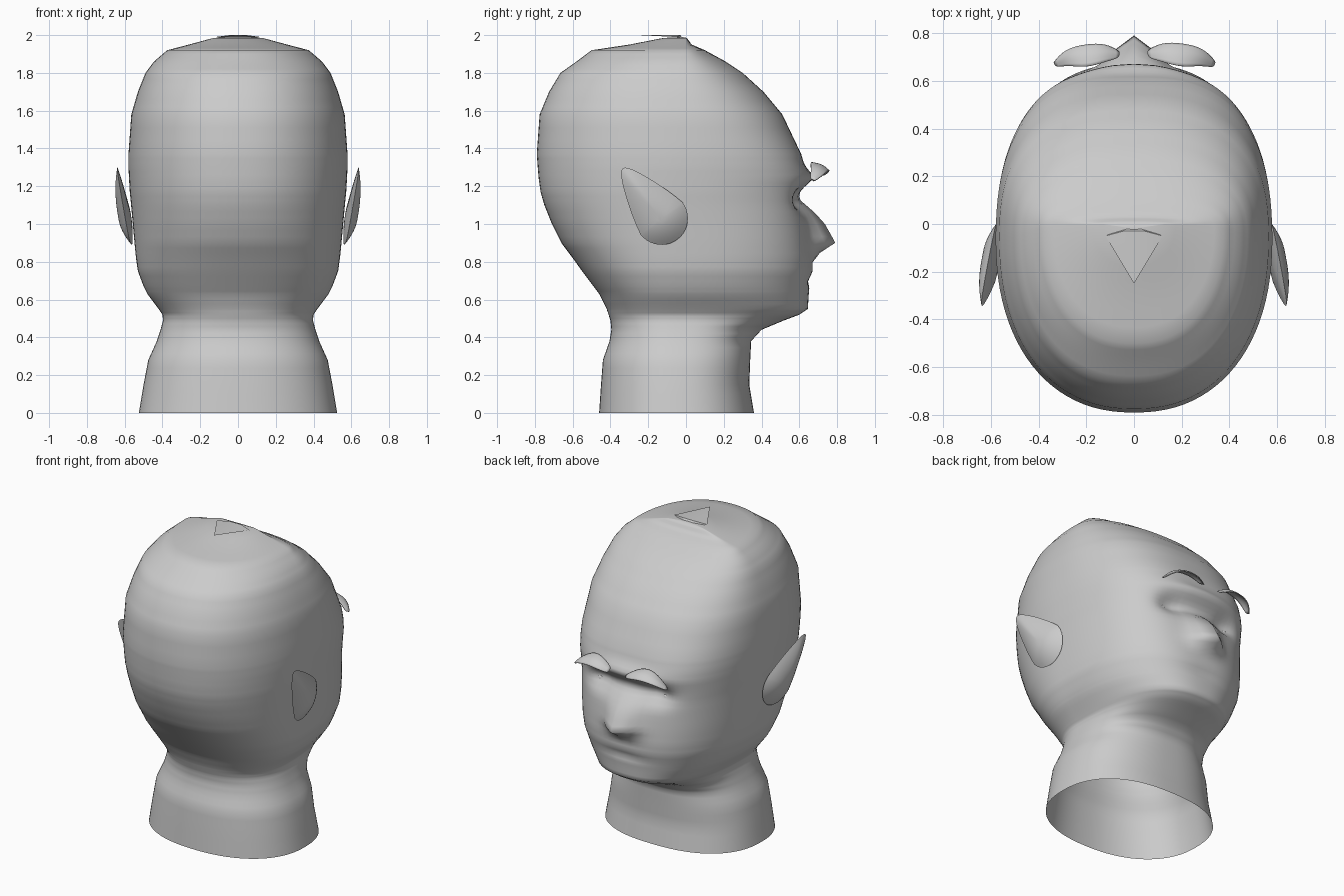
import bpy, math
from mathutils import Vector

cube = bpy.data.objects.get("Cube")
if cube:
    bpy.data.objects.remove(cube, do_unlink=True)

clay = bpy.data.materials.new("grey_clay")
clay.use_nodes = True
grey = (0.6, 0.6, 0.6, 1)
clay.diffuse_color = grey
clay.node_tree.nodes["Principled BSDF"].inputs["Base Color"].default_value = grey


def make_object(name, verts, faces, sharp_angle=60):
    mesh = bpy.data.meshes.new(name)
    mesh.from_pydata(verts, [], faces)
    mesh.materials.append(clay)
    obj = bpy.data.objects.new(name, mesh)
    bpy.context.collection.objects.link(obj)
    bpy.ops.object.select_all(action="DESELECT")
    obj.select_set(True)
    bpy.context.view_layer.objects.active = obj
    bpy.ops.object.shade_smooth_by_angle(angle=math.radians(sharp_angle))
    return obj


def bridge_rings(count, size, closed=True):
    """Quads between consecutive rings of vertices."""
    faces = []
    for ring in range(count - 1):
        for i in range(size if closed else size - 1):
            j = (i + 1) % size
            low, high = ring * size, (ring + 1) * size
            faces.append((low + i, low + j, high + j, high + i))
    return faces


def interpolate(table, z):
    """Linear lookup of the columns after the first."""
    for a, b in zip(table, table[1:]):
        if a[0] <= z <= b[0]:
            t = (z - a[0]) / (b[0] - a[0])
            return [p + (q - p) * t for p, q in zip(a[1:], b[1:])]
    return [0] * (len(table[0]) - 1)


def bell(value, width):
    return math.exp(-(value / width) ** 2)


def signed_power(value, power):
    return math.copysign(abs(value) ** power, value)


# Head and neck outline: height, back, face, half width
outline = [
    (0, -.46, .36, .525), (.15, -.45, .335, .5), (.28, -.44, .34, .475),
    (.38, -.405, .345, .43), (.44, -.395, .4, .41), (.49, -.4, .52, .397),
    (.52, -.41, .6, .4), (.55, -.42, .645, .42), (.63, -.46, .65, .48),
    (.67, -.49, .655, .5), (.75, -.55, .67, .53), (.82, -.6, .67, .54),
    (.9, -.66, .66, .548), (1, -.71, .645, .557), (1.1, -.75, .635, .566),
    (1.17, -.77, .635, .573), (1.24, -.78, .64, .577), (1.3, -.785, .63, .58),
    (1.37, -.79, .61, .58), (1.58, -.775, .51, .565), (1.7, -.725, .41, .53),
    (1.8, -.665, .3, .49), (1.86, -.58, .21, .445), (1.92, -.5, .1, .375),
    (1.95, -.3, .03, .26), (1.985, -.12, .005, .13)]
nose_bridge = [(.8, 0), (.85, .045), (.9, .13), (.94, .115), (1, .09),
               (1.07, .035), (1.12, 0)]


def head_point(z, angle):
    back, face, width = interpolate(outline, z)
    middle = -.05 * min(1, face / .3)
    c, s = math.cos(angle), math.sin(angle)
    # the face is squarer than the skull and tapers forward
    square = bell(z - 1.15, .3)
    power = 2 / (2.4 + .8 * square) if s > 0 else 2 / 2.25
    x = width * signed_power(c, power)
    reach = abs(s) ** power
    if s <= 0:
        return (x, middle + (back - middle) * reach, z)
    x *= 1 - .14 * square * reach ** 1.5
    y = middle + (face - middle) * reach
    # nose, brow ridge, eye sockets, lips
    y += interpolate(nose_bridge, z)[0] * bell(x, .1)
    y += .035 * bell(z - 1.25, .04) * bell(x, .3) ** 2
    y -= .065 * bell(abs(x) - .2, .1) * bell(z - 1.13, .06)
    y -= .035 * bell(z - 1.15, .05) * bell(x, .15)
    y -= .015 * bell(z - .7, .025) * bell(x, .15)
    return (x, y, z)


segments = 96
levels = []
for low, high in zip(outline, outline[1:]):
    levels += [low[0] + (high[0] - low[0]) * k / 3 for k in range(3)]
levels.append(outline[-1][0])
verts = [head_point(z, math.tau * i / segments)
         for z in levels for i in range(segments)]
faces = bridge_rings(len(levels), segments)
crown = len(verts)
verts.append((0, -.02, 1.99))
last = crown - segments
faces += [(last + i, last + (i + 1) % segments, crown) for i in range(segments)]
make_object("head_and_neck", verts, faces, 75)

# Small pointed flap on the crown
flap = [(-.12, -.05, 1.99), (.12, -.05, 1.99), (0, -.25, 2),
        (-.045, -.03, 2), (.045, -.03, 2), (0, 0, 1.96)]
make_object("crown_flap", flap,
            [(0, 2, 3), (3, 2, 4), (4, 2, 1), (0, 3, 5), (3, 4, 5),
             (4, 1, 5), (0, 5, 1), (0, 1, 2)], 20)


def build_ear(name, side):
    """Teardrop shell, domed on the outside, point up and back."""
    centre = Vector((-.13, 1.03))
    tip = Vector((-.335, 1.295))
    along = (tip - centre).normalized()
    across = Vector((along.y, -along.x))
    steps, rings = 40, 8
    rim = []
    for i in range(steps):
        c, s = math.cos(math.tau * i / steps), math.sin(math.tau * i / steps)
        # round lobe drawn out to the tip
        reach = c * (.335 if c > 0 else .14)
        taper = 1 - .48 * max(c, 0)
        rim.append(centre + along * reach + across * .14 * s * taper)

    def place(p, bulge):
        lean = .565 - .1 * p.x + .14 * (p.y - 1)
        return (side * (lean + bulge), p.x, p.y)

    pts = []
    for depth in (.05, -.015):
        order = range(1, rings + 1) if depth > 0 else range(rings - 1, 0, -1)
        for k in order:
            r = k / rings
            pts += [place(centre.lerp(p, r), depth * (1 - r * r)) for p in rim]
    count = len(pts) // steps
    quads = bridge_rings(count, steps)
    quads.append(tuple(reversed(range(steps))))
    quads.append(tuple(range((count - 1) * steps, count * steps)))
    make_object(name, pts, quads)
    bpy.ops.object.mode_set(mode="EDIT")
    bpy.ops.mesh.select_all(action="SELECT")
    bpy.ops.mesh.normals_make_consistent(inside=False)
    bpy.ops.object.mode_set(mode="OBJECT")


def build_brow(name, side):
    """Thin arched leaf standing out over the eye."""
    front = [(.06, .725, 1.25), (.12, .758, 1.275), (.2, .755, 1.285),
             (.29, .735, 1.265), (.34, .675, 1.22)]
    rear = [(.06, .695, 1.27), (.12, .68, 1.315), (.2, .655, 1.33),
            (.28, .665, 1.29), (.33, .655, 1.23)]
    rows = [front, [tuple((Vector(a) + Vector(b)) / 2 + Vector((0, .01, .012)))
                    for a, b in zip(front, rear)], rear]
    pts = [(side * x, y, z) for row in rows for x, y, z in row]
    brow = make_object(name, pts, bridge_rings(len(rows), len(front), False))
    smooth = brow.modifiers.new("smooth", "SUBSURF")
    smooth.levels = smooth.render_levels = 2
    brow.modifiers.new("thickness", "SOLIDIFY").thickness = .006


# Paired parts
for label, side in (("left", 1), ("right", -1)):
    build_ear(label + "_ear", side)
    build_brow(label + "_eyebrow", side)
    bpy.ops.mesh.primitive_uv_sphere_add(
        segments=16, ring_count=10, radius=.024, location=(side * .24, .54, 1.11))
    eye = bpy.context.object
    eye.name = label + "_eye"
    eye.data.materials.append(clay)
    bpy.ops.object.shade_smooth()
